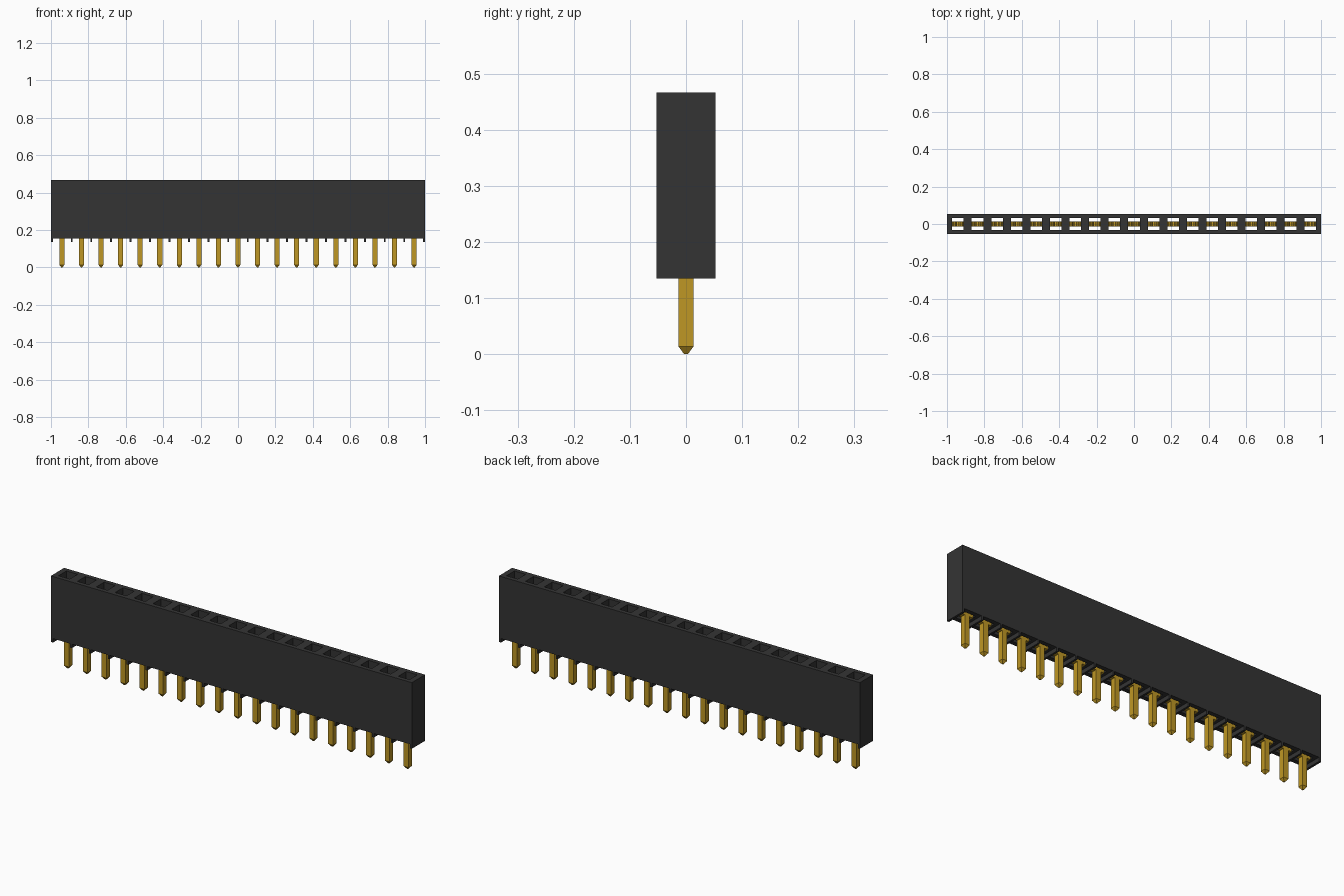
import bpy, bmesh
from mathutils import Matrix, Vector

cube = bpy.data.objects.get("Cube")
if cube:
    bpy.data.objects.remove(cube, do_unlink=True)

COUNT, PITCH = 19, 0.1046
XS = [(i - (COUNT - 1) / 2) * PITCH for i in range(COUNT)]
DEPTH, BOTTOM, FLOOR, TOP = 0.105, 0.135, 0.155, 0.466
PIN = 0.027


def material(name, color):
    m = bpy.data.materials.new(name)
    m.use_nodes = True
    m.diffuse_color = color
    m.node_tree.nodes["Principled BSDF"].inputs["Base Color"].default_value = color
    return m


black = material("black plastic", (0.034, 0.034, 0.034, 1))
gold = material("gold metal", (0.52, 0.31, 0.018, 1))


def box(bm, x, z0, z1, sx, sy, shift=0, tip=1):
    """Box from z0 to z1; the top end may be shifted in x, the bottom end narrowed."""
    verts = bmesh.ops.create_cube(bm, size=1)["verts"]
    for v in verts:
        high = v.co.z > 0
        k = 1 if high else tip
        v.co = Vector((x + v.co.x * sx * k + (shift if high else 0),
                       v.co.y * sy * k, z1 if high else z0))
    return verts


def finish(bm, name, mat):
    bmesh.ops.recalc_face_normals(bm, faces=bm.faces)
    mesh = bpy.data.meshes.new(name)
    bm.to_mesh(mesh)
    bm.free()
    mesh.materials.append(mat)
    ob = bpy.data.objects.new(name, mesh)
    bpy.context.collection.objects.link(ob)
    return ob


# Housing block
bm = bmesh.new()
box(bm, 0, BOTTOM, TOP, 2, DEPTH)
housing = finish(bm, "housing", black)

# Cutters: notches leaving thin ribs underneath, and sockets right through
notches, sockets = bmesh.new(), bmesh.new()
for x in XS:
    box(notches, x, BOTTOM - 0.1, FLOOR, PITCH - 0.01, DEPTH * 2)
    box(sockets, x, BOTTOM - 0.1, TOP + 0.1, 0.062, 0.062)
for name, cutter_bm in (("notch_cutter", notches), ("socket_cutter", sockets)):
    cutter = finish(cutter_bm, name, black)
    cutter.hide_render = True
    mod = housing.modifiers.new(name, "BOOLEAN")
    mod.operation, mod.solver, mod.object = "DIFFERENCE", "EXACT", cutter
    bpy.context.view_layer.objects.active = housing
    bpy.ops.object.modifier_apply(modifier=name)
    bpy.data.objects.remove(cutter, do_unlink=True)

# Contacts: pointed pin, wide base and two spring leaves leaning inward
for i, x in enumerate(XS):
    bm = bmesh.new()
    box(bm, x, 0, 0.014, PIN, PIN, tip=0.25)
    box(bm, x, 0.014, FLOOR, PIN, PIN)
    box(bm, x, FLOOR, 0.19, 0.062, PIN)
    for side in (-1, 1):
        box(bm, x + side * 0.026, 0.19, 0.36, 0.008, PIN, shift=-side * 0.018)
        box(bm, x + side * 0.008, 0.36, 0.41, 0.008, PIN, shift=side * 0.012)
    bmesh.ops.remove_doubles(bm, verts=bm.verts, dist=0.0001)
    finish(bm, f"contact_{i + 1}", gold)
